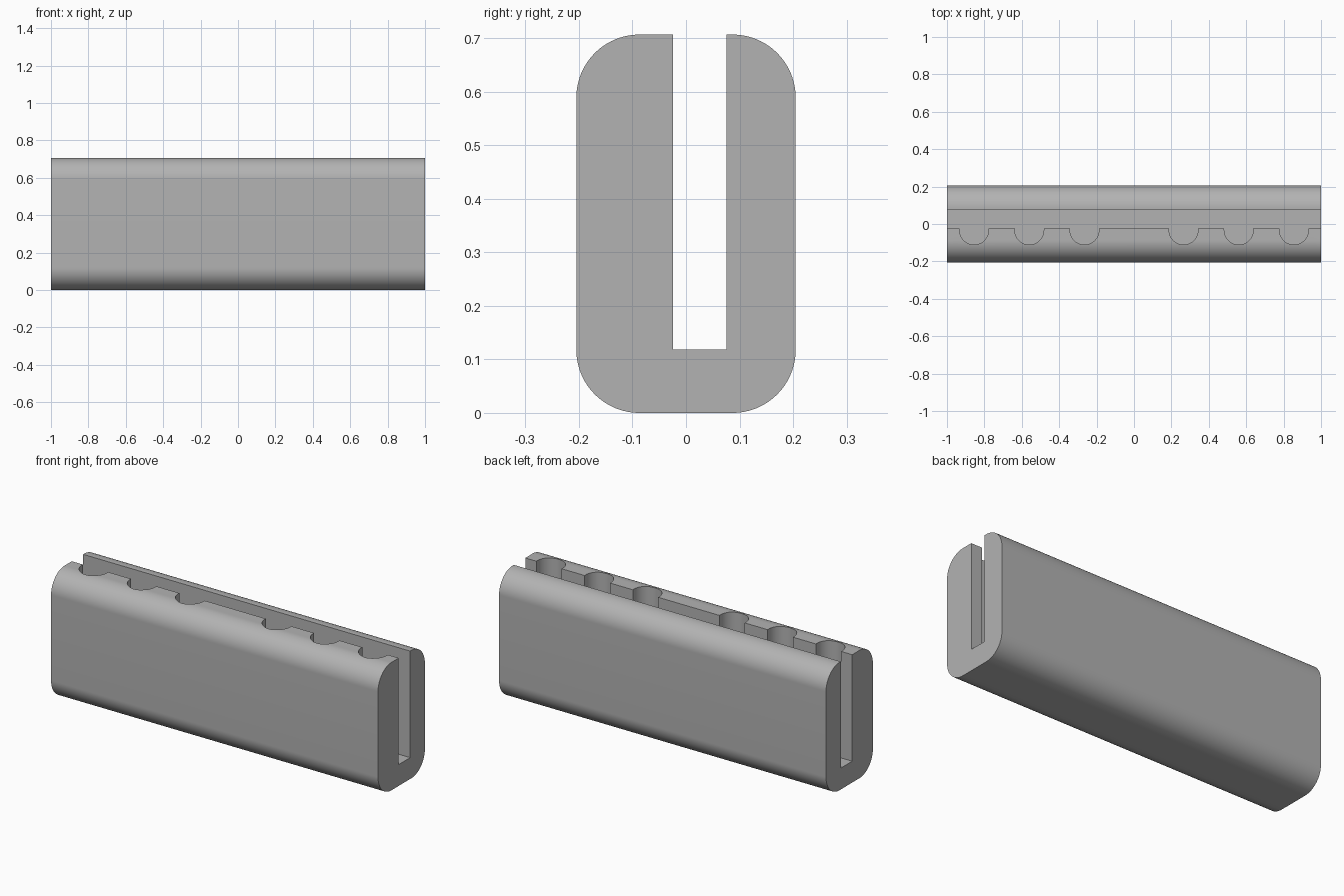
import bpy, bmesh, math
from mathutils import Vector

if "Cube" in bpy.data.objects:
    bpy.data.objects.remove(bpy.data.objects["Cube"], do_unlink=True)

LENGTH, DEPTH, HEIGHT, CORNER = 2.0, 0.41, 0.707, 0.118
SLOT_FRONT, SLOT_BACK, SLOT_FLOOR = -0.024, 0.076, 0.118
NOTCH_X, NOTCH_R, NOTCH_Y = (0.265, 0.56, 0.855), 0.0775, -0.033

grey = bpy.data.materials.new("plain grey")
grey.use_nodes = True
grey.diffuse_color = (0.45, 0.45, 0.45, 1)
grey.node_tree.nodes["Principled BSDF"].inputs["Base Color"].default_value = grey.diffuse_color


def arc(cx, cy, radius, start, end, steps):
    """Points along a circular arc, angles in degrees."""
    angles = [math.radians(start + (end - start) * i / steps) for i in range(steps + 1)]
    return [(cx + radius * math.cos(a), cy + radius * math.sin(a)) for a in angles]


def prism(name, points, push):
    """Extrude a closed outline into a solid."""
    bm = bmesh.new()
    face = bm.faces.new([bm.verts.new(p) for p in points])
    moved = bmesh.ops.extrude_face_region(bm, geom=[face])["geom"]
    verts = [v for v in moved if isinstance(v, bmesh.types.BMVert)]
    bmesh.ops.translate(bm, verts=verts, vec=Vector(push))
    bmesh.ops.recalc_face_normals(bm, faces=bm.faces)
    mesh = bpy.data.meshes.new(name)
    bm.to_mesh(mesh)
    bm.free()
    mesh.materials.append(grey)
    obj = bpy.data.objects.new(name, mesh)
    bpy.context.collection.objects.link(obj)
    return obj


# Rounded bar, its end outline swept along x
y, low, high = DEPTH / 2 - CORNER, CORNER, HEIGHT - CORNER
outline = []
for cy, cz, start in ((y, high, 0), (-y, high, 90), (-y, low, 180), (y, low, 270)):
    outline += arc(cy, cz, CORNER, start, start + 90, 24)
bar = prism("slotted_bar", [(-LENGTH / 2, p, q) for p, q in outline], (LENGTH, 0, 0))

# Slot and its half-round finger notches, one plan outline cut from above
end = LENGTH / 2 + 0.1
plan = [(end, SLOT_BACK), (-end, SLOT_BACK), (-end, SLOT_FRONT)]
for x in sorted([-x for x in NOTCH_X] + list(NOTCH_X)):
    plan.append((x - NOTCH_R, SLOT_FRONT))
    plan += arc(x, NOTCH_Y, NOTCH_R, 180, 360, 32)
    plan.append((x + NOTCH_R, SLOT_FRONT))
plan.append((end, SLOT_FRONT))
cutter = prism("slot_cutter", [(p, q, SLOT_FLOOR) for p, q in plan], (0, 0, HEIGHT))
cutter.hide_render = True

cut = bar.modifiers.new("slot", "BOOLEAN")
cut.operation, cut.solver, cut.object = "DIFFERENCE", "EXACT", cutter
for obj in bpy.context.selected_objects:
    obj.select_set(False)
bar.select_set(True)
bpy.context.view_layer.objects.active = bar
bpy.ops.object.modifier_apply(modifier=cut.name)
bpy.data.objects.remove(cutter, do_unlink=True)
bpy.ops.object.shade_smooth_by_angle(angle=math.radians(30))
